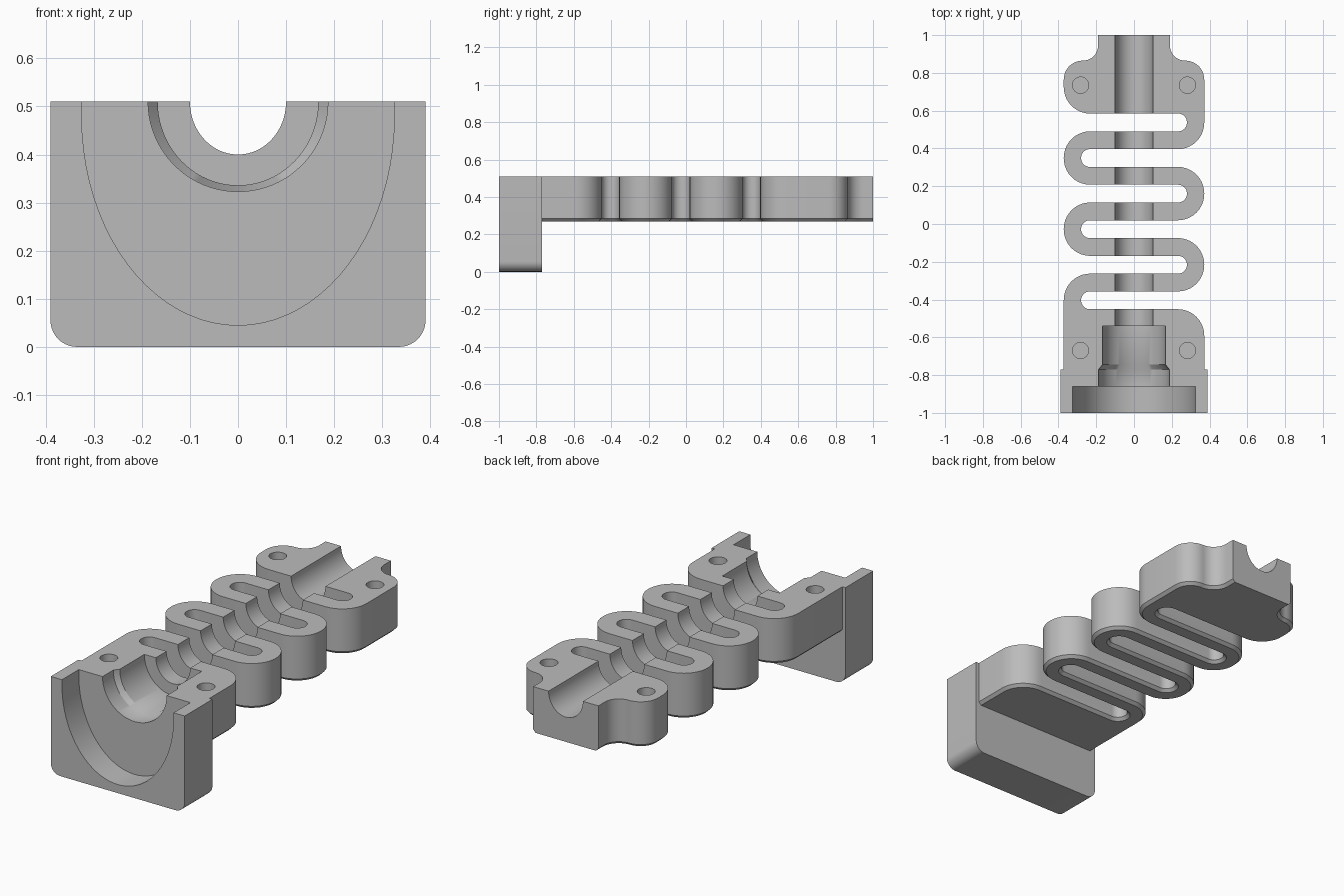
import bpy, bmesh
from math import sin, cos, pi, radians
from mathutils import Vector, Matrix

if "Cube" in bpy.data.objects:
    bpy.data.objects.remove(bpy.data.objects["Cube"], do_unlink=True)

grey = bpy.data.materials.new("plain grey")
grey.use_nodes = True
GREY = (0.5, 0.5, 0.5, 1)
grey.diffuse_color = GREY
grey.node_tree.nodes["Principled BSDF"].inputs["Base Color"].default_value = GREY

TOP, BASE = 0.51, 0.27


def make_object(name, bm):
    bmesh.ops.recalc_face_normals(bm, faces=bm.faces)
    mesh = bpy.data.meshes.new(name)
    bm.to_mesh(mesh)
    bm.free()
    mesh.materials.append(grey)
    obj = bpy.data.objects.new(name, mesh)
    bpy.context.collection.objects.link(obj)
    return obj


def rounded(corners, steps=10):
    """Outline with each right-angled corner (x, y, radius) rounded."""
    pts = []
    for i, (x, y, r) in enumerate(corners):
        p = Vector((x, y))
        if r == 0:
            pts.append(p)
            continue
        a = (Vector(corners[i - 1][:2]) - p).normalized()
        b = (Vector(corners[(i + 1) % len(corners)][:2]) - p).normalized()
        c = p + r * (a + b)
        for k in range(steps + 1):
            t = pi / 2 * k / steps
            pts.append(c - r * (b * cos(t) + a * sin(t)))
    return pts


def prism(pts, z0, z1):
    bm = bmesh.new()
    face = bm.faces.new([bm.verts.new((p.x, p.y, z0)) for p in pts])
    out = bmesh.ops.extrude_face_region(bm, geom=[face])
    verts = [v for v in out["geom"] if isinstance(v, bmesh.types.BMVert)]
    bmesh.ops.translate(bm, verts=verts, vec=(0, 0, z1 - z0))
    bmesh.ops.remove_doubles(bm, verts=bm.verts, dist=0.0005)
    return bm


def boolean(target, other, operation):
    mod = target.modifiers.new(operation.lower(), "BOOLEAN")
    mod.operation, mod.solver, mod.object = operation, "EXACT", other
    bpy.context.view_layer.objects.active = target
    bpy.ops.object.modifier_apply(modifier=mod.name)
    bpy.data.objects.remove(other, do_unlink=True)


# Serpentine body outline: slots open alternately to the left and right edge
slots = [0.5375 - 0.1883 * i for i in range(6)]
h, edge, end, bend = 0.047, 0.372, 0.28, 0.14


def slot_corners(y, side, first):
    return [(side * edge, y + first * h, bend), (-side * end, y + first * h, h * 0.98),
            (-side * end, y - first * h, h * 0.98), (side * edge, y - first * h, bend)]


outline = [(0.19, 1.1, 0), (-0.19, 1.1, 0), (-0.19, 0.865, 0.08), (-edge, 0.865, 0.1)]
for y in slots[0::2]:
    outline += slot_corners(y, -1, 1)
outline += [(-edge, -0.8, 0), (edge, -0.8, 0)]
for y in reversed(slots[1::2]):
    outline += slot_corners(y, 1, -1)
outline += [(edge, 0.865, 0.1), (0.19, 0.865, 0.08)]

bm = prism(rounded(outline), BASE, TOP)
# Chamfer around the underside, then a square cut at the back end
low = [e for e in bm.edges if all(v.co.z < BASE + 0.01 for v in e.verts)]
bmesh.ops.bevel(bm, geom=low, offset=0.015, segments=1, affect="EDGES")
cut = bmesh.ops.bisect_plane(bm, geom=bm.verts[:] + bm.edges[:] + bm.faces[:],
                             plane_co=(0, 1, 0), plane_no=(0, 1, 0), clear_outer=True)
bmesh.ops.holes_fill(bm, edges=[e for e in bm.edges if e.is_boundary])
body = make_object("serpentine_clamp_half", bm)

# Front flange plate with rounded lower corners
plate = rounded([(-0.39, 0, 0.055), (0.39, 0, 0.055), (0.39, TOP, 0), (-0.39, TOP, 0)])
bm = prism(plate, 0.77, 1)
bm.transform(Matrix.Rotation(radians(90), 4, "X"))
boolean(body, make_object("front_flange", bm), "UNION")

# Stepped channel: front recess, socket, taper, narrower socket, long bore
rings = [(0.325, 0.48, 0.435, -1.05), (0.325, 0.48, 0.435, -0.86),
         (0.187, TOP, 0.187, -0.86), (0.187, TOP, 0.187, -0.77),
         (0.167, TOP, 0.174, -0.745), (0.167, TOP, 0.174, -0.54),
         (0.1, TOP, 0.11, -0.54), (0.1, TOP, 0.11, 1.05)]
bm = bmesh.new()
loops = []
for rx, zc, rz, y in rings:
    arc = [(-rx * cos(pi * k / 40), y, zc - rz * sin(pi * k / 40)) for k in range(41)]
    loops.append([bm.verts.new(c) for c in arc + [(rx, y, 0.6), (-rx, y, 0.6)]])
for a, b in zip(loops, loops[1:]):
    for k in range(len(a)):
        n = (k + 1) % len(a)
        bm.faces.new((a[k], a[n], b[n], b[k]))
bm.faces.new(loops[0])
bm.faces.new(loops[-1])
boolean(body, make_object("channel_cutter", bm), "DIFFERENCE")

# Blind screw holes
for x in (-0.283, 0.283):
    for y in (0.735, -0.67):
        bm = bmesh.new()
        bmesh.ops.create_cone(bm, cap_ends=True, segments=32, radius1=0.043, radius2=0.043,
                              depth=0.3, matrix=Matrix.Translation((x, y, TOP + 0.03)))
        boolean(body, make_object("screw_hole_cutter", bm), "DIFFERENCE")

bpy.ops.object.select_all(action="DESELECT")
body.select_set(True)
bpy.context.view_layer.objects.active = body
bpy.ops.object.shade_smooth_by_angle(angle=radians(30))
